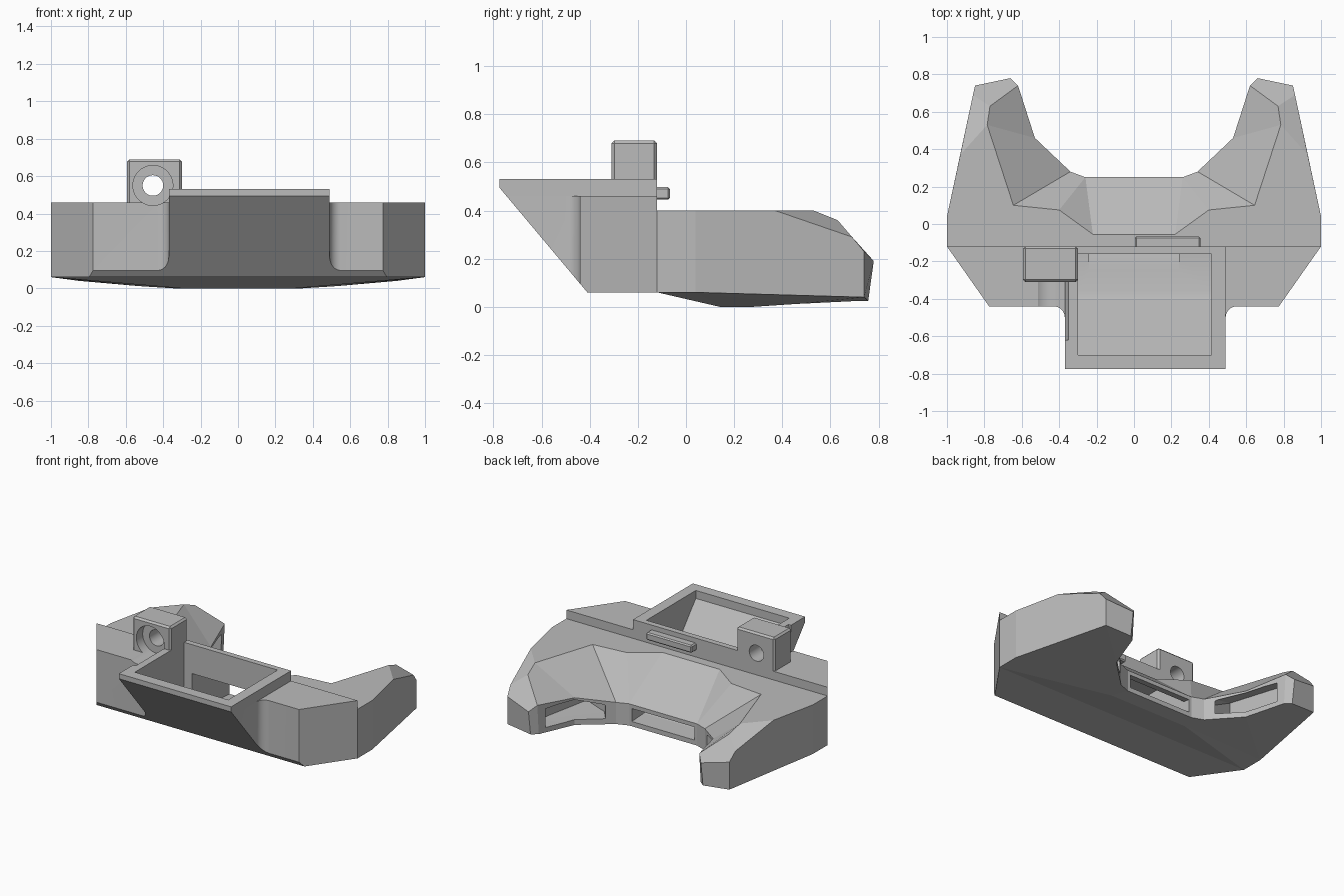
import bpy, bmesh, math
from mathutils import Vector

if "Cube" in bpy.data.objects:
    bpy.data.objects.remove(bpy.data.objects["Cube"])

grey = bpy.data.materials.new("light grey")
grey.diffuse_color = (0.5, 0.5, 0.5, 1)
grey.use_nodes = True
grey.node_tree.nodes["Principled BSDF"].inputs["Base Color"].default_value = grey.diffuse_color


def finish(name, bm):
    """Turn a bmesh into a named, coloured object."""
    bmesh.ops.recalc_face_normals(bm, faces=bm.faces)
    me = bpy.data.meshes.new(name)
    bm.to_mesh(me)
    bm.free()
    me.materials.append(grey)
    ob = bpy.data.objects.new(name, me)
    bpy.context.collection.objects.link(ob)
    return ob


def prism(points, lo, hi, axis):
    """Extrude a 2D polygon along x (points are y,z) or z (points are x,y)."""
    bm = bmesh.new()
    put = (lambda p, t: (t, *p)) if axis == 'x' else (lambda p, t: (*p, t))
    a = [bm.verts.new(put(p, lo)) for p in points]
    b = [bm.verts.new(put(p, hi)) for p in points]
    bm.faces.new(a)
    bm.faces.new(b)
    for i in range(len(a)):
        j = (i + 1) % len(a)
        bm.faces.new((a[i], a[j], b[j], b[i]))
    return bm


def block(name, x0, x1, y0, y1, z0, z1, bevel):
    bm = prism([(x0, y0), (x1, y0), (x1, y1), (x0, y1)], z0, z1, 'z')
    bmesh.ops.recalc_face_normals(bm, faces=bm.faces)
    bmesh.ops.bevel(bm, geom=bm.edges[:], offset=bevel, segments=1, affect='EDGES')
    return finish(name, bm)


def cylinder_y(name, x, z, r, y0, y1):
    ring = [(x + r * math.cos(i * math.tau / 40), z + r * math.sin(i * math.tau / 40)) for i in range(40)]
    bm = prism(ring, y0, y1, 'z')
    for v in bm.verts:
        v.co = (v.co.x, v.co.z, v.co.y)
    return finish(name, bm)


def hull(name, columns, side):
    """Convex solid from columns of (x, y, low z, high z)."""
    bm = bmesh.new()
    for x, y, lo, hi in columns:
        bm.verts.new((x * side, y, lo))
        bm.verts.new((x * side, y, hi))
    out = bmesh.ops.convex_hull(bm, input=bm.verts[:])
    loose = [v for v in bm.verts if not v.link_faces]
    bmesh.ops.delete(bm, geom=loose, context='VERTS')
    return finish(name, bm)


def cut(ob, cutters):
    bpy.context.view_layer.objects.active = ob
    for c in cutters:
        m = ob.modifiers.new("cut", 'BOOLEAN')
        m.operation, m.solver, m.object = 'DIFFERENCE', 'EXACT', c
        bpy.ops.object.modifier_apply(modifier=m.name)


def slope_front(bm):
    """Slice off the overhanging front along the sloped plane."""
    bmesh.ops.recalc_face_normals(bm, faces=bm.faces)
    r = bmesh.ops.bisect_plane(bm, geom=bm.verts[:] + bm.edges[:] + bm.faces[:], dist=1e-5,
                               plane_co=(0, -0.41, 0.06), plane_no=(0, -0.435, -0.365), clear_outer=True)
    edges = [e for e in bm.edges if e.is_boundary]
    bmesh.ops.holes_fill(bm, edges=edges, sides=0)
    return bm


# Rear body: half of the horned shell, mirrored across x
P = dict(
    T0=(0, -.055, .4), T1=(.22, -.055, .4), T2=(.4, .075, .4), T3=(.645, .1, .4),
    T4=(.785, .53, .4), T5=(.77, .63, .36), T6=(.62, .74, .23),
    O0=(0, -.12, .4), O1=(1, -.12, .4), O2=(1, .04, .4), O3=(.929, .37, .4),
    O4=(.861, .69, .29), O5=(.85, .74, .23), O6=(.66, .78, .19),
    L0=(0, .25, .15), L1=(.26, .25, .15), L2=(.34, .28, .15), L3=(.53, .46, .2),
    B0=(0, .25, 0), B1=(.26, .25, 0), B2=(.34, .28, 0), B3=(.53, .46, .012),
    B4=(.62, .725, .025), B5=(.66, .757, .025),
    D0=(0, -.12, .06), D1=(1, -.12, .06), D2=(1, .04, .06), D5=(.85, .74, .04),
    E0=(0, .14, 0), E1=(.3, .14, 0))
F = ["O0 O1 O2 O3 T4 T3 T2 T1 T0", "O3 O4 T5 T4", "O4 O5 O6 T6 T5",
     "T0 T1 L1 L0", "T1 T2 L1", "T2 T3 L2 L1", "T3 T4 L3 L2", "T4 T5 T6 L3",
     "L0 L1 B1 B0", "L1 L2 B2 B1", "L2 L3 B3 B2", "L3 T6 B4 B3",
     "T6 O6 B5 B4", "O6 O5 D5 B5", "O1 D1 D2 O2", "O2 D2 D5 O5 O4 O3",
     "D0 D1 E1 E0", "D1 D2 E1", "D2 B3 E1", "D2 D5 B3", "D5 B5 B4 B3",
     "E1 B3 B2 B1", "E0 E1 B1 B0", "O0 D0 D1 O1"]
bm = bmesh.new()
for s in (1, -1):
    vs = {k: bm.verts.new((p[0] * s, p[1], p[2])) for k, p in P.items()}
    for f in F:
        bm.faces.new([vs[k] for k in f.split()])
bmesh.ops.remove_doubles(bm, verts=bm.verts[:], dist=1e-5)
rear_body = finish("horned_shell", bm)


# Front body: wings with filleted corners running into the tray
def fillet(cx, a0, a1):
    return [(cx + .06 * math.cos(math.radians(a0 + (a1 - a0) * i / 8)),
             -.50 + .06 * math.sin(math.radians(a0 + (a1 - a0) * i / 8))) for i in range(9)]


outline = ([(1, -.12), (-1, -.12), (-.775, -.44)] + fillet(-.43, 90, 0)
           + [(-.37, -.775), (.49, -.775)] + fillet(.55, 180, 90) + [(.775, -.44)])
front_body = finish("front_body", slope_front(prism(outline, .06, .46, 'z')))

# Raised rim of the tray
rim = [(-.37, -.775), (.49, -.775), (.49, -.12), (-.37, -.12)]
tray_rim = finish("tray_rim", slope_front(prism(rim, .46, .53, 'z')))

# Screw post and rear clip bar
screw_post = block("screw_post", -.593, -.30, -.31, -.12, .44, .69, .012)
clip_bar = block("clip_bar", .005, .355, -.14, -.067, .445, .497, .008)

# Cutters: tray pocket, central passage, horn hollows, screw bore
pocket = finish("pocket_cutter", prism(
    [(-.70, .6), (-.70, .475), (-.40, .118), (-.36, .105), (-.16, .105), (-.16, .6)], -.30, .415, 'x'))
passage = finish("passage_cutter", prism(
    [(-.25, .105), (.12, .04), (.3, .03), (.3, .115), (.2, .13), (-.05, .33), (-.25, .33)], -.24, .24, 'x'))
hollows = [hull("horn_cutter", [(.36, .36, .04, .12), (.47, .50, .045, .15), (.56, .71, .055, .17),
                                (.70, .60, .06, .23), (.62, .2, .06, .26), (.45, .25, .045, .16)], s)
           for s in (1, -1)]
counterbore = cylinder_y("counterbore_cutter", -.455, .55, .107, -.62, -.24)
bore = cylinder_y("bore_cutter", -.455, .55, .055, -.4, 0)

cut(rear_body, [passage] + hollows)
cut(front_body, [pocket, passage, counterbore])
cut(tray_rim, [pocket, counterbore])
cut(screw_post, [counterbore, bore])
for c in [pocket, passage, counterbore, bore] + hollows:
    bpy.data.objects.remove(c)

# Smooth the fillets and bores, keep hard edges
for ob in (front_body, screw_post, tray_rim):
    bpy.ops.object.select_all(action='DESELECT')
    ob.select_set(True)
    bpy.context.view_layer.objects.active = ob
    bpy.ops.object.shade_smooth_by_angle(angle=math.radians(25))
